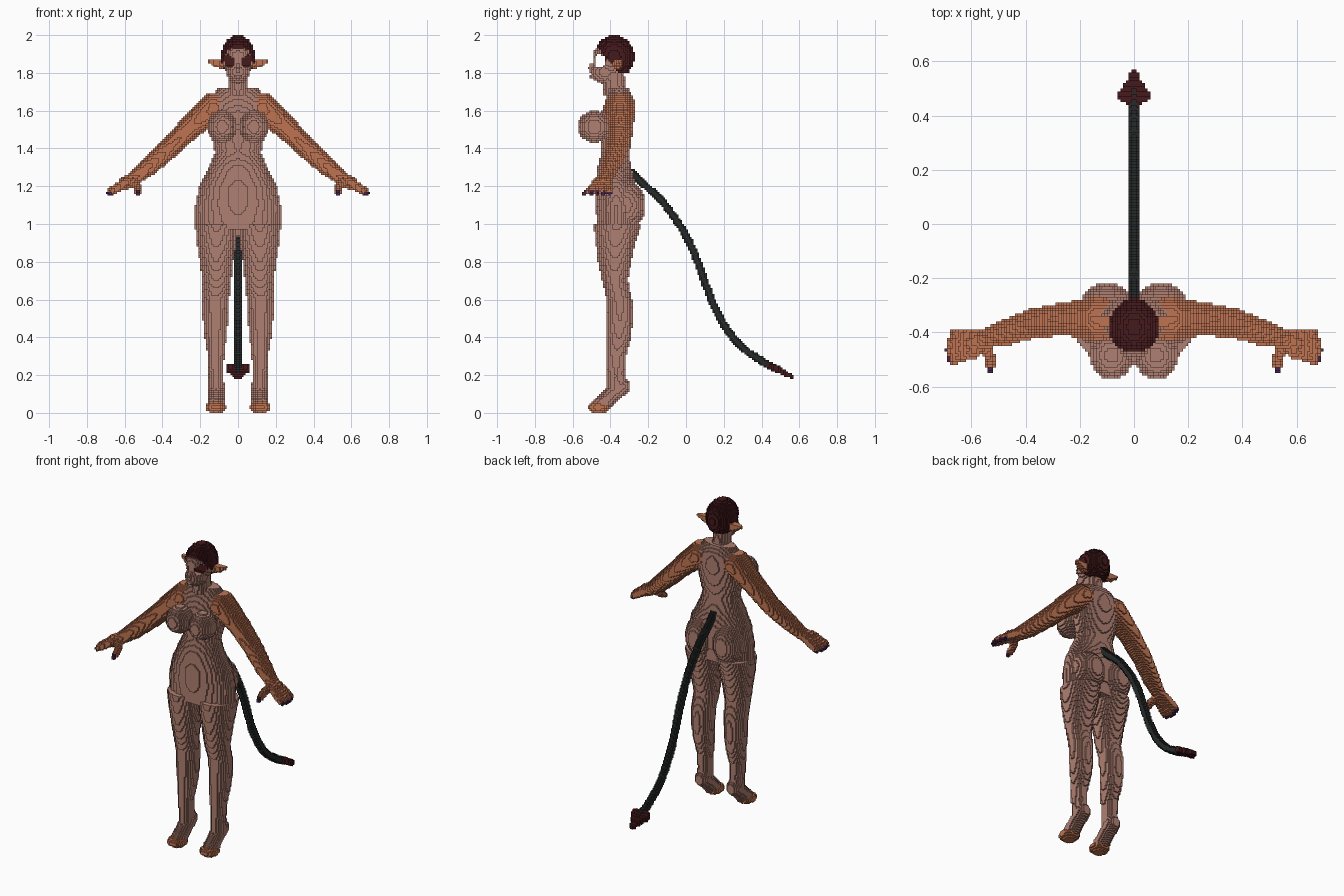
import bpy
import math
from mathutils import Vector

if "Cube" in bpy.data.objects:
    bpy.data.objects.remove(bpy.data.objects["Cube"], do_unlink=True)

V = 0.01      # block size
solid = {}    # block index -> part name, first part to claim a block keeps it


def material(name, rgb):
    m = bpy.data.materials.new(name)
    m.diffuse_color = (*rgb, 1)
    m.use_nodes = True
    bsdf = m.node_tree.nodes["Principled BSDF"]
    bsdf.inputs["Base Color"].default_value = (*rgb, 1)
    bsdf.inputs["Roughness"].default_value = 0.8
    return m


SKIN = material("rose brown skin", (0.43, 0.215, 0.165))
WARM = material("warm orange skin", (0.52, 0.175, 0.085))
MAROON = material("dark maroon", (0.06, 0.010, 0.012))
CHARCOAL = material("charcoal", (0.020, 0.023, 0.023))
PURPLE = material("dark purple", (0.06, 0.017, 0.07))


def fill(part, lo, hi, inside):
    """Claim every free block in a box whose centre passes the test."""
    r = [range(math.floor(a / V), math.ceil(b / V)) for a, b in zip(lo, hi)]
    for i in r[0]:
        for j in r[1]:
            for k in r[2]:
                if (i, j, k) not in solid and inside((i + .5) * V, (j + .5) * V, (k + .5) * V):
                    solid[i, j, k] = part


def ellipsoid(part, c, r, keep=lambda x, y, z: True):
    def inside(x, y, z):
        d = ((x - c[0]) / r[0]) ** 2 + ((y - c[1]) / r[1]) ** 2 + ((z - c[2]) / r[2]) ** 2
        return d < 1 and keep(x, y, z)
    fill(part, [a - b for a, b in zip(c, r)], [a + b for a, b in zip(c, r)], inside)


def tube(part, points):
    """Tapered round limb through (x, y, z, radius) points."""
    for p, q in zip(points, points[1:]):
        a, b = Vector(p[:3]), Vector(q[:3])
        ab, ra, rb = b - a, p[3], q[3]
        rm, l2 = max(ra, rb), (b - a).length_squared

        def inside(x, y, z):
            w = Vector((x, y, z)) - a
            t = min(1, max(0, w.dot(ab) / l2))
            return (w - ab * t).length < ra + (rb - ra) * t
        fill(part, [min(u, v) - rm for u, v in zip(a, b)],
             [max(u, v) + rm for u, v in zip(a, b)], inside)


def stack(part, slices, side=1):
    """Loft of ellipses (z, cx, cy, rx, ry), listed upwards."""
    for s, t in zip(slices, slices[1:]):
        def inside(x, y, z):
            f = (z - s[0]) / (t[0] - s[0])
            if not 0 <= f < 1:
                return False
            cx, cy, rx, ry = [u + (v - u) * f for u, v in zip(s[1:], t[1:])]
            return ((x - side * cx) / rx) ** 2 + ((y - cy) / ry) ** 2 < 1
        fill(part, (-.26, -.62, s[0]), (.26, -.18, t[0]), inside)


# Hair cap with a hairline that drops towards the nape
ellipsoid("hair", (0, -.38, 1.885), (.09, .107, .115),
          lambda x, y, z: z > 1.795 + max(0, -.35 - y) * 1.15)

# Head, neck and ears
ellipsoid("head", (0, -.395, 1.875), (.083, .10, .10))
ellipsoid("head", (0, -.43, 1.805), (.06, .075, .062))
ellipsoid("head", (0, -.497, 1.825), (.014, .02, .028))
ellipsoid("head", (0, -.495, 1.782), (.024, .015, .012))
stack("neck", [(1.68, 0, -.37, .056, .065), (1.74, 0, -.38, .048, .06),
               (1.82, 0, -.39, .05, .06)])

# Open eye sockets joined behind the bridge of the nose
hole = []
for (i, j, k), part in solid.items():
    x, y, z = (i + .5) * V, (j + .5) * V, (k + .5) * V
    round_eye = ((y + .458) / .032) ** 2 + ((z - 1.862) / .036) ** 2 < 1
    if part == "head" and round_eye and (abs(x) > .02 or y > -.482):
        hole.append((i, j, k))
for c in hole:
    del solid[c]
for i, j, k in hole:
    if (i, j + 1, k) in solid:
        solid[i, j + 1, k] = "eye_sockets"

# Torso
stack("torso", [
    (.97, 0, -.37, .228, .10), (1.10, 0, -.37, .226, .108), (1.20, 0, -.37, .205, .108),
    (1.30, 0, -.38, .155, .088), (1.38, 0, -.372, .122, .073), (1.48, 0, -.365, .145, .083),
    (1.58, 0, -.36, .155, .09), (1.66, 0, -.35, .15, .075), (1.72, 0, -.355, .105, .052)])

leg = [(.13, .115, -.358, .042, .06), (.20, .117, -.37, .038, .05), (.30, .117, -.37, .043, .052),
       (.40, .118, -.355, .058, .065), (.50, .119, -.35, .067, .07), (.60, .118, -.353, .071, .068),
       (.70, .113, -.377, .076, .069), (.80, .115, -.377, .087, .088),
       (.90, .113, -.373, .106, .105), (1.0, .114, -.363, .114, .127)]

for s, side in ((1, "left_"), (-1, "right_")):
    # Fingers with painted nails, thumb, arm
    for y, tip in ((-.405, .66), (-.437, .672), (-.469, .675), (-.50, .665)):
        tube(side + "nails", [(s * (tip + .004), y, 1.168, .013), (s * (tip + .01), y, 1.162, .012)])
        tube(side + "arm", [(s * .59, -.44 + (y + .45) * .6, 1.222, .026), (s * tip, y, 1.175, .019)])
    ellipsoid(side + "nails", (s * .53, -.537, 1.163), (.013, .012, .014))
    tube(side + "arm", [(s * .56, -.44, 1.235, .025), (s * .533, -.49, 1.195, .021),
                        (s * .53, -.525, 1.172, .017)])
    tube(side + "arm", [(s * .13, -.35, 1.615, .08), (s * .25, -.35, 1.515, .062),
                        (s * .37, -.365, 1.395, .054), (s * .47, -.40, 1.305, .048),
                        (s * .545, -.422, 1.245, .036), (s * .60, -.44, 1.215, .035)])
    # Pointed ear
    tube(side + "ear", [(s * .075, -.365, 1.845, .028), (s * .115, -.36, 1.853, .022),
                        (s * .157, -.35, 1.866, .009)])
    # Bust and hips
    ellipsoid("torso", (s * .083, -.485, 1.515), (.08, .088, .085))
    ellipsoid("torso", (s * .10, -.315, 1.10), (.10, .10, .13))
    # Leg with raised heel
    ellipsoid(side + "toes", (s * .117, -.462, .03), (.057, .06, .032))
    tube(side + "leg", [(s * .115, -.338, .14, .043), (s * .115, -.40, .09, .044),
                        (s * .116, -.445, .046, .046)])
    stack(side + "leg", leg, s)

# Spade tip: thin plate following the end of the tail
WIDTHS = [(.435, .02), (.455, .05), (.475, .061), (.50, .048), (.53, .027), (.575, .006)]


def spade(x, y, z):
    for (y0, w0), (y1, w1) in zip(WIDTHS, WIDTHS[1:]):
        if y0 <= y < y1:
            thick = .017 if y < .53 else .011
            return (abs(x) < w0 + (w1 - w0) * (y - y0) / (y1 - y0)
                    and abs(z - (.255 - (y - .43) * .48)) < thick)
    return False


fill("tail_tip", (-.07, .43, .15), (.07, .58, .28), spade)

# Tail
tube("tail", [(0, y, z, .021) for y, z in (
    (-.29, 1.275), (-.195, 1.185), (-.13, 1.125), (-.08, 1.06), (-.03, .99), (.015, .91),
    (.055, .82), (.095, .705), (.13, .61), (.165, .535), (.205, .46), (.255, .39),
    (.33, .32), (.41, .268), (.48, .232))])

COLOURS = {"hair": MAROON, "eye_sockets": MAROON, "tail_tip": MAROON, "tail": CHARCOAL,
           "nails": PURPLE, "arm": WARM, "ear": WARM, "toes": WARM}
SIDES = {  # neighbour direction -> corners of that block face
    (1, 0, 0): ((1, 0, 0), (1, 1, 0), (1, 1, 1), (1, 0, 1)),
    (-1, 0, 0): ((0, 0, 0), (0, 0, 1), (0, 1, 1), (0, 1, 0)),
    (0, 1, 0): ((0, 1, 0), (0, 1, 1), (1, 1, 1), (1, 1, 0)),
    (0, -1, 0): ((0, 0, 0), (1, 0, 0), (1, 0, 1), (0, 0, 1)),
    (0, 0, 1): ((0, 0, 1), (1, 0, 1), (1, 1, 1), (0, 1, 1)),
    (0, 0, -1): ((0, 0, 0), (0, 1, 0), (1, 1, 0), (1, 0, 0))}

# Turn each part into a mesh of its exposed block faces
shells = {}
for (i, j, k), part in solid.items():
    verts, faces = shells.setdefault(part, ({}, []))
    for (a, b, c), corners in SIDES.items():
        if (i + a, j + b, k + c) not in solid:
            faces.append([verts.setdefault((i + u, j + v, k + w), len(verts))
                          for u, v, w in corners])

for part, (verts, faces) in shells.items():
    mesh = bpy.data.meshes.new(part)
    mesh.from_pydata([(i * V, j * V, max(0, k * V)) for i, j, k in verts], [], faces)
    key = part.removeprefix("left_").removeprefix("right_")
    mesh.materials.append(COLOURS.get(key, SKIN))
    bpy.context.collection.objects.link(bpy.data.objects.new(part, mesh))
